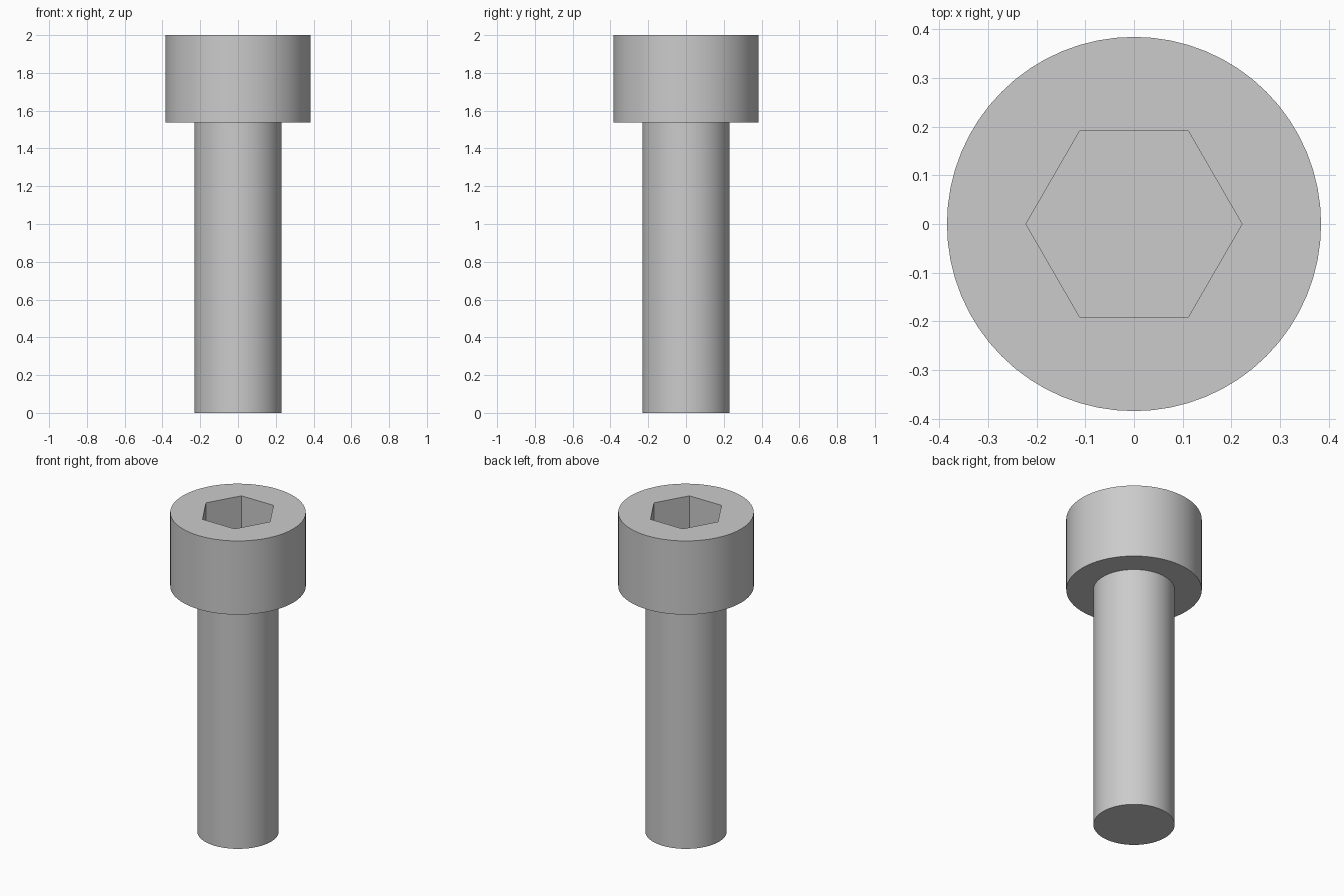
import bpy
import bmesh
import math
from mathutils import Matrix

cube = bpy.data.objects.get("Cube")
if cube:
    bpy.data.objects.remove(cube, do_unlink=True)

# Proportions
UNIT = 2 / 26
HEAD_RADIUS, SHANK_RADIUS = 5 * UNIT, 3 * UNIT
HEAD_BASE, TOP = 20 * UNIT, 2.0
SOCKET_RADIUS = 5 * UNIT / math.sqrt(3)
SOCKET_DEPTH = 3 * UNIT
SIDES = 64

# Material
steel = bpy.data.materials.new("grey_steel")
steel.use_nodes = True
grey = (0.6, 0.6, 0.6, 1)
steel.diffuse_color = grey
steel.node_tree.nodes["Principled BSDF"].inputs["Base Color"].default_value = grey


def make_object(name, bm):
    bmesh.ops.recalc_face_normals(bm, faces=bm.faces)
    mesh = bpy.data.meshes.new(name)
    bm.to_mesh(mesh)
    bm.free()
    mesh.materials.append(steel)
    obj = bpy.data.objects.new(name, mesh)
    bpy.context.collection.objects.link(obj)
    return obj


def ring(bm, radius, z):
    angles = [2 * math.pi * i / SIDES for i in range(SIDES)]
    return [bm.verts.new((radius * math.cos(a), radius * math.sin(a), z)) for a in angles]


# Bolt body: shank, flat shoulder and head as one turned solid
bm = bmesh.new()
rings = [ring(bm, r, z) for r, z in (
    (SHANK_RADIUS, 0), (SHANK_RADIUS, HEAD_BASE),
    (HEAD_RADIUS, HEAD_BASE), (HEAD_RADIUS, TOP))]
for low, high in zip(rings, rings[1:]):
    for i in range(SIDES):
        j = (i + 1) % SIDES
        bm.faces.new((low[i], low[j], high[j], high[i]))
bm.faces.new(rings[0])
bm.faces.new(rings[-1])
bolt = make_object("socket_head_bolt", bm)

# Hexagonal socket cutter, corners pointing along x
bm = bmesh.new()
bmesh.ops.create_cone(
    bm, cap_ends=True, segments=6, radius1=SOCKET_RADIUS, radius2=SOCKET_RADIUS,
    depth=2 * SOCKET_DEPTH,
    matrix=Matrix.Translation((0, 0, TOP)) @ Matrix.Rotation(math.pi / 2, 4, "Z"))
# Put a corner exactly on the x axis
corner = max(bm.verts, key=lambda v: v.co.x).co
turn = -math.atan2(corner.y, corner.x)
bmesh.ops.rotate(bm, verts=bm.verts, cent=(0, 0, 0), matrix=Matrix.Rotation(turn, 3, "Z"))
cutter = make_object("socket_cutter", bm)
cutter.hide_render = True

# Cut the socket into the head
bpy.ops.object.select_all(action="DESELECT")
bolt.select_set(True)
bpy.context.view_layer.objects.active = bolt
cut = bolt.modifiers.new("hex_socket", "BOOLEAN")
cut.operation = "DIFFERENCE"
cut.solver = "EXACT"
cut.object = cutter
bpy.ops.object.modifier_apply(modifier=cut.name)
bpy.data.objects.remove(cutter, do_unlink=True)

bpy.ops.object.shade_smooth_by_angle(angle=math.radians(30))
